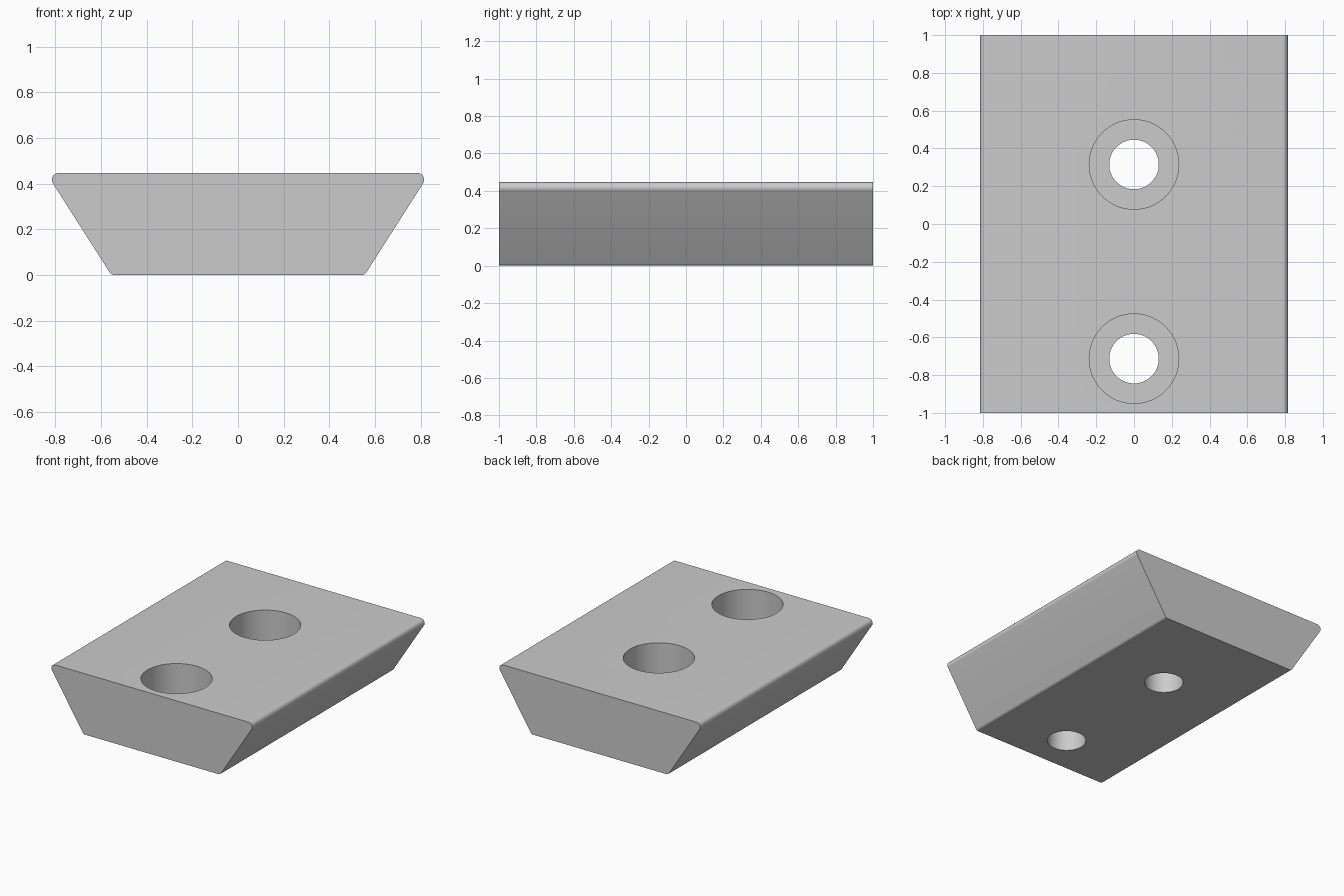
import bpy
import bmesh
import math
from mathutils import Vector

HEIGHT = 0.447
HOLES_Y = (0.315, -0.713)
SEGMENTS = 96

cube = bpy.data.objects.get("Cube")
if cube:
    bpy.data.objects.remove(cube, do_unlink=True)

grey = bpy.data.materials.new("plain grey")
grey.use_nodes = True
grey.diffuse_color = (0.6, 0.6, 0.6, 1)
grey.node_tree.nodes["Principled BSDF"].inputs["Base Color"].default_value = (0.6, 0.6, 0.6, 1)


def make_object(name, bm):
    bmesh.ops.recalc_face_normals(bm, faces=bm.faces)
    mesh = bpy.data.meshes.new(name)
    bm.to_mesh(mesh)
    bm.free()
    mesh.materials.append(grey)
    obj = bpy.data.objects.new(name, mesh)
    bpy.context.collection.objects.link(obj)
    return obj


def fillet(before, corner, after, radius, steps=10):
    """Points of a round arc replacing a sharp profile corner."""
    a = (before - corner).normalized()
    b = (after - corner).normalized()
    half = a.angle(b) / 2
    centre = corner + (a + b).normalized() * radius / math.sin(half)
    start = (corner + a * radius / math.tan(half) - centre).normalized()
    end = (corner + b * radius / math.tan(half) - centre).normalized()
    return [centre + start.slerp(end, i / steps) * radius for i in range(steps + 1)]


# Tapered block: rounded trapezoid extruded along y
corners = [Vector(c) for c in ((-0.555, 0), (0.555, 0), (0.84, HEIGHT), (-0.84, HEIGHT))]
radii = (0.025, 0.025, 0.03, 0.03)
profile = []
for i, radius in enumerate(radii):
    profile += fillet(corners[i - 1], corners[i], corners[(i + 1) % 4], radius)
bm = bmesh.new()
end_face = bm.faces.new([bm.verts.new((p.x, -1, p.y)) for p in profile])
extruded = bmesh.ops.extrude_face_region(bm, geom=[end_face], use_keep_orig=True)
bmesh.ops.translate(bm, vec=(0, 2, 0),
                    verts=[v for v in extruded["geom"] if isinstance(v, bmesh.types.BMVert)])
block = make_object("tapered_block", bm)

# Counterbored screw holes: stepped profile turned around each hole axis
ledge = HEIGHT - 0.27
outline = [(0, -0.1), (0.131, -0.1), (0.131, ledge), (0.237, ledge), (0.237, 0.6), (0, 0.6)]
bm = bmesh.new()
for y in HOLES_Y:
    verts = [bm.verts.new((r, y, z)) for r, z in outline]
    edges = [bm.edges.new(pair) for pair in zip(verts, verts[1:])]
    bmesh.ops.spin(bm, geom=verts + edges, cent=(0, y, 0), axis=(0, 0, 1),
                   angle=math.tau, steps=SEGMENTS, use_merge=True)
bmesh.ops.remove_doubles(bm, verts=bm.verts, dist=0.0001)
cutter = make_object("hole_cutter", bm)
cutter.hide_render = True

# Cut the holes and bake the result
cut = block.modifiers.new("screw holes", "BOOLEAN")
cut.operation = "DIFFERENCE"
cut.solver = "EXACT"
cut.object = cutter
bpy.ops.object.select_all(action="DESELECT")
block.select_set(True)
bpy.context.view_layer.objects.active = block
bpy.ops.object.modifier_apply(modifier=cut.name)
bpy.data.objects.remove(cutter, do_unlink=True)
bpy.ops.object.shade_smooth_by_angle(angle=math.radians(30))
